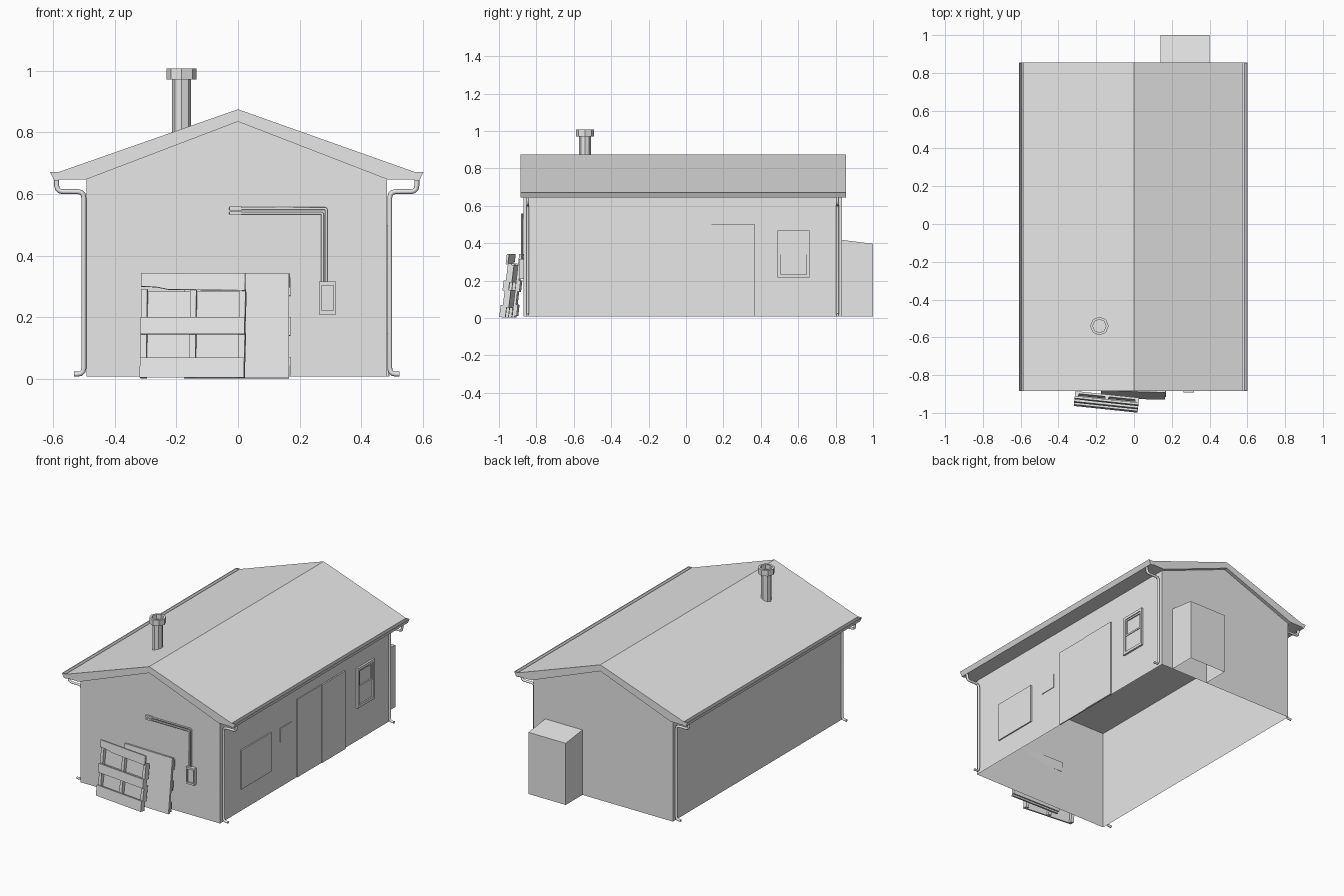
import bpy, bmesh
from math import radians
from mathutils import Matrix, Vector

cube = bpy.data.objects.get("Cube")
if cube:
    bpy.data.objects.remove(cube, do_unlink=True)

grey = bpy.data.materials.new("plain_grey")
grey.use_nodes = True
grey.diffuse_color = (0.8, 0.8, 0.8, 1)
grey.node_tree.nodes["Principled BSDF"].inputs["Base Color"].default_value = (0.8, 0.8, 0.8, 1)

CX = -0.004                     # centre line of the house
WALL = 0.487                    # half width of the walls
FRONT, BACK = -0.87, 0.833      # end walls
BASE, EAVE = 0.008, 0.648
SIDE = CX + WALL                # surface of the left wall


def finish(bm, name, matrix=None):
    if matrix:
        bm.transform(matrix)
    mesh = bpy.data.meshes.new(name)
    bm.to_mesh(mesh)
    bm.free()
    mesh.materials.append(grey)
    obj = bpy.data.objects.new(name, mesh)
    bpy.context.collection.objects.link(obj)
    return obj


def prism(name, outline, axis, start, end, matrix=None, open_bottom=False):
    """Extrude a closed outline along x or y."""
    place = (lambda p, t: (t, p[0], p[1])) if axis == "x" else (lambda p, t: (p[0], t, p[1]))
    bm = bmesh.new()
    face = bm.faces.new([bm.verts.new(place(p, start)) for p in outline])
    new = bmesh.ops.extrude_face_region(bm, geom=[face])["geom"]
    shift = Vector(place((0, 0), end - start))
    bmesh.ops.translate(bm, vec=shift, verts=[g for g in new if isinstance(g, bmesh.types.BMVert)])
    bmesh.ops.recalc_face_normals(bm, faces=bm.faces)
    if open_bottom:
        low = [f for f in bm.faces if f.normal.z < -0.9]
        bmesh.ops.delete(bm, geom=low, context="FACES")
    return finish(bm, name, matrix)


def box(name, x, y, z, matrix=None):
    return prism(name, [(x[0], z[0]), (x[1], z[0]), (x[1], z[1]), (x[0], z[1])],
                 "y", y[0], y[1], matrix)


def tube(name, corners, radius, bend):
    """Round pipe along a path with softened corners."""
    pts = [Vector(c) for c in corners]
    path = [pts[0]]
    for a, b, c in zip(pts, pts[1:], pts[2:]):
        p, q = b + (a - b).normalized() * bend, b + (c - b).normalized() * bend
        for t in (0, 0.33, 0.67, 1):
            path.append(p.lerp(b, t).lerp(b.lerp(q, t), t))
    path.append(pts[-1])
    curve = bpy.data.curves.new(name, "CURVE")
    curve.dimensions = "3D"
    curve.bevel_depth = radius
    curve.bevel_resolution = 1
    curve.use_fill_caps = True
    spline = curve.splines.new("POLY")
    spline.points.add(len(path) - 1)
    for point, co in zip(spline.points, path):
        point.co = (*co, 1)
    curve.materials.append(grey)
    obj = bpy.data.objects.new(name, curve)
    bpy.context.collection.objects.link(obj)
    bpy.ops.object.select_all(action="DESELECT")
    obj.select_set(True)
    bpy.context.view_layer.objects.active = obj
    bpy.ops.object.convert(target="MESH")


# Walls: four thin sides, open underneath
bm = bmesh.new()
ring = [(CX - WALL, FRONT), (CX + WALL, FRONT), (CX + WALL, BACK), (CX - WALL, BACK)]
low = [bm.verts.new((x, y, BASE)) for x, y in ring]
high = [bm.verts.new((x, y, EAVE)) for x, y in ring]
for i in range(4):
    j = (i + 1) % 4
    bm.faces.new((low[i], low[j], high[j], high[i]))
finish(bm, "walls")

# Gable filling with flat ceiling, and the overhanging roof
prism("gables_and_ceiling", [(CX - WALL, EAVE), (CX + WALL, EAVE), (0, 0.835)], "y", FRONT, BACK)
R = 0.576
prism("roof", [(CX - R, EAVE), (CX - R, 0.672), (0, 0.875), (CX + R, 0.672), (CX + R, EAVE),
               (CX + WALL, EAVE), (0, 0.835), (CX - WALL, EAVE)], "y", -0.885, 0.855)

# Gutters and corner downpipes
for side, label in ((1, "left"), (-1, "right")):
    def sx(v):
        return CX + side * v
    trough = [(R, 0.672), (R, 0.644), (0.592, 0.644), (0.606, 0.672),
              (0.601, 0.672), (0.589, 0.649), (R + 0.004, 0.649), (R + 0.004, 0.672)]
    prism(label + "_gutter", [(sx(x), z) for x, z in trough], "y", -0.885, 0.855)
    for y0, end in ((-0.885, "front"), (0.852, "back")):
        prism(f"{label}_{end}_gutter_cap", [(sx(x), z) for x, z in trough[:4]], "y", y0, y0 + 0.003)
    for y, end in ((-0.845, "front"), (0.81, "back")):
        route = [(0.584, 0.646), (0.584, 0.608), (0.496, 0.608), (0.496, 0.016), (0.528, 0.016)]
        tube(f"{label}_{end}_downpipe", [(sx(x), y, z) for x, z in route], 0.008, 0.02)

# Chimney flue with hollow cap
bm = bmesh.new()
bmesh.ops.create_cone(bm, cap_ends=True, segments=8, radius1=0.031, radius2=0.031, depth=0.23)
finish(bm, "chimney_flue", Matrix.Translation((-0.183, -0.54, 0.865)))
bm = bmesh.new()
bmesh.ops.create_cone(bm, cap_ends=True, segments=8, radius1=0.049, radius2=0.049, depth=0.036)
top = max(bm.faces, key=lambda f: f.calc_center_median().z)
bmesh.ops.inset_region(bm, faces=[top], thickness=0.014)
hole = bmesh.ops.extrude_face_region(bm, geom=[top])["geom"]
bmesh.ops.translate(bm, vec=(0, 0, -0.028), verts=[g for g in hole if isinstance(g, bmesh.types.BMVert)])
if top.is_valid:
    bmesh.ops.delete(bm, geom=[top], context="FACES_ONLY")
finish(bm, "chimney_cap", Matrix.Translation((-0.183, -0.54, 0.99)))

# Lean-to cabinet on the back wall
prism("back_cabinet", [(BACK, BASE), (1.0, BASE), (1.0, 0.397), (BACK, 0.418)],
      "x", 0.14, 0.4, open_bottom=True)

# Doors, hatch and boarded opening on the left wall
for name, y, z, depth in (
        ("boarded_opening", (-0.665, -0.366), (0.147, 0.393), 0.008),
        ("small_hatch", (-0.27, -0.16), (0.29, 0.38), 0.004),
        ("door", (-0.104, 0.136), (BASE, 0.5), 0.005),
        ("sliding_door", (0.136, 0.37), (BASE, 0.5), 0.009)):
    box(name, (SIDE - 0.002, SIDE + depth), y, z)

# Window: frame, upper sash and lower pane
def frame(name, y, z, width, depth):
    x = (SIDE - 0.002, SIDE + depth)
    for part, yy, zz in (("front", (y[0], y[0] + width), z), ("back", (y[1] - width, y[1]), z),
                         ("bottom", (y[0] + width, y[1] - width), (z[0], z[0] + width)),
                         ("top", (y[0] + width, y[1] - width), (z[1] - width, z[1]))):
        box(f"{name}_{part}", x, yy, zz)


frame("window_frame", (0.49, 0.66), (0.217, 0.468), 0.017, 0.012)
frame("upper_sash", (0.507, 0.643), (0.34, 0.451), 0.01, 0.007)
box("lower_pane", (SIDE - 0.002, SIDE + 0.003), (0.507, 0.643), (0.234, 0.34))

# Meter box and its two conduits on the front wall
box("meter_box", (0.262, 0.318), (-0.885, FRONT), (0.21, 0.316))
for part, x, z in (("left", (0.262, 0.27), (0.21, 0.316)), ("right", (0.31, 0.318), (0.21, 0.316)),
                   ("bottom", (0.27, 0.31), (0.21, 0.222)), ("top", (0.27, 0.31), (0.304, 0.316))):
    box("meter_rim_" + part, x, (-0.893, -0.885), z)
for name, x, z in (("upper", 0.286, 0.553), ("lower", 0.274, 0.538)):
    y = FRONT - 0.006
    tube(name + "_conduit", [(-0.025, FRONT, z), (-0.025, y, z), (x, y, z), (x, y, 0.312)], 0.005, 0.005)
    box(name + "_conduit_clamp", (-0.028, 0.012), (FRONT - 0.012, FRONT), (z - 0.006, z + 0.006))


# Pallets leaning on the front wall
def leaning(x, y, z, turn, lean):
    return (Matrix.Translation((x, y, z)) @ Matrix.Rotation(radians(turn), 4, "Z")
            @ Matrix.Rotation(radians(-lean), 4, "X"))


W = 0.17
place = leaning(-0.15, -0.981, 0.006, -6, 7)
for name, z in (("bottom", (0, 0.065)), ("middle", (0.142, 0.197))):
    box(f"pallet_{name}_board", (-W, W), (0, 0.012), z, place)
prism("pallet_broken_board", [(-W, 0.34), (W, 0.34), (W, 0.284), (-0.08, 0.287),
                              (-0.12, 0.295), (-W, 0.297)], "y", 0, 0.012, place)
for name, x in (("right", -W), ("centre", -0.01), ("left", W - 0.02)):
    box(f"pallet_{name}_stringer", (x, x + 0.02), (0.012, 0.033), (0, 0.29), place)
for name, z in (("lower", (0.055, 0.15)), ("upper", (0.19, 0.284))):
    box(f"pallet_{name}_back_board", (-W, W), (0.033, 0.045), z, place)

place = leaning(-0.005, -0.926, 0.004, -1.5, 6.5)
box("rear_pallet_panel", (-W, W), (0, 0.014), (0, 0.341), place)
for name, z in (("bottom", (0.01, 0.07)), ("middle", (0.14, 0.2)), ("top", (0.27, 0.33))):
    box(f"rear_pallet_{name}_board", (-W, W + 0.004), (0.014, 0.024), z, place)
